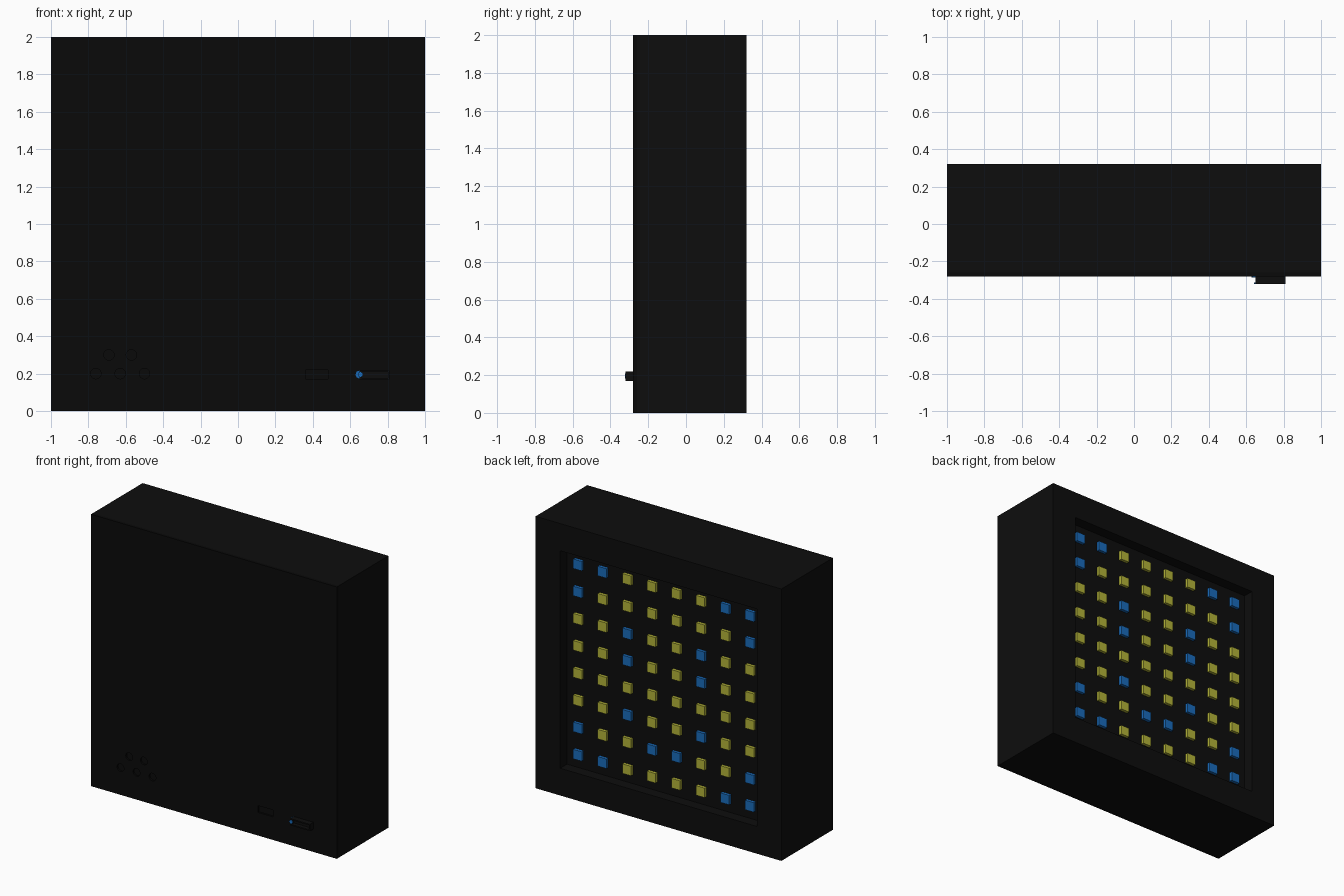
import bpy, bmesh, math
from mathutils import Matrix, Vector

if "Cube" in bpy.data.objects:
    bpy.data.objects.remove(bpy.data.objects["Cube"])


def material(name, rgb):
    m = bpy.data.materials.new(name)
    m.diffuse_color = (*rgb, 1)
    m.use_nodes = True
    m.node_tree.nodes["Principled BSDF"].inputs["Base Color"].default_value = m.diffuse_color
    return m


BLACK = material("case black", (0.004, 0.004, 0.004))
DARK = material("front panel black", (0.003, 0.003, 0.003))
YELLOW = material("light yellow", (0.45, 0.45, 0.04))
BLUE = material("light blue", (0.01, 0.15, 0.5))


def finish(name, bm, mat):
    bmesh.ops.recalc_face_normals(bm, faces=bm.faces)
    me = bpy.data.meshes.new(name)
    bm.to_mesh(me)
    bm.free()
    me.materials.append(mat)
    ob = bpy.data.objects.new(name, me)
    bpy.context.collection.objects.link(ob)
    return ob


def add_box(bm, lo, hi):
    lo, hi = Vector(lo), Vector(hi)
    mat = Matrix.Translation((lo + hi) / 2) @ Matrix.Diagonal((*(hi - lo), 1))
    return bmesh.ops.create_cube(bm, size=1, matrix=mat)["verts"]


def add_disc(bm, x, z, r, y0, y1, sides=24):
    mat = Matrix.Translation((x, (y0 + y1) / 2, z)) @ Matrix.Rotation(math.pi / 2, 4, 'X')
    bmesh.ops.create_cone(bm, cap_ends=True, segments=sides, radius1=r, radius2=r,
                          depth=abs(y1 - y0), matrix=mat)


def recess(bm, axis_y, border, depth):
    """Inset the faces looking along +y or -y and push them inwards."""
    bm.normal_update()
    f = [f for f in bm.faces if f.normal.y * axis_y > 0.9]
    bmesh.ops.inset_region(bm, faces=f, thickness=border, use_even_offset=True)
    ex = bmesh.ops.extrude_face_region(bm, geom=f)
    bmesh.ops.delete(bm, geom=f, context='FACES_ONLY')
    verts = [v for v in ex["geom"] if isinstance(v, bmesh.types.BMVert)]
    bmesh.ops.translate(bm, verts=verts, vec=(0, -axis_y * depth, 0))


# Case with a square window recess in the back
bm = bmesh.new()
add_box(bm, (-1, -0.26, 0), (1, 0.32, 2))
recess(bm, 1, 0.2, 0.08)
finish("case", bm, BLACK)

# Front panel
bm = bmesh.new()
add_box(bm, (-1, -0.28, 0), (1, -0.26, 2))
panel = finish("front_panel", bm, DARK)

# Round holes and a slot cut into the front panel
bm = bmesh.new()
for x, z in ((-0.69, 0.3), (-0.57, 0.3), (-0.76, 0.2), (-0.63, 0.2), (-0.5, 0.2)):
    add_disc(bm, x, z, 0.028, -0.3, -0.268)
add_box(bm, (0.36, -0.3, 0.17), (0.48, -0.268, 0.22))
cutter = finish("hole_cutter", bm, DARK)
cutter.hide_render = True
cutter.hide_set(True)
mod = panel.modifiers.new("holes", 'BOOLEAN')
mod.operation = 'DIFFERENCE'
mod.object = cutter
mod.solver = 'EXACT'

# Socket standing out of the front
bm = bmesh.new()
add_box(bm, (0.65, -0.32, 0.168), (0.81, -0.28, 0.218))
recess(bm, -1, 0.009, 0.03)
finish("socket", bm, BLACK)

# Small status light beside the socket
bm = bmesh.new()
add_disc(bm, 0.65, 0.195, 0.022, -0.286, -0.278, 8)
add_disc(bm, 0.655, 0.195, 0.014, -0.322, -0.314, 8)
finish("status_light", bm, BLUE)

# Grid of lights in the back recess; the pattern is written as seen from behind
PATTERN = ("BBYYYYBB", "BYYYYYYB", "YYBYYBYY", "YYBYYBYY",
           "YYYYYYYY", "YYBYYBYY", "BYYBBYYB", "BBYYYYBB")
for letter, name, mat in (("Y", "yellow_lights", YELLOW), ("B", "blue_lights", BLUE)):
    bm = bmesh.new()
    for r, row in enumerate(PATTERN):
        for c, ch in enumerate(row):
            if ch == letter:
                x, z, h = 0.7 - 0.2 * c, 1.7 - 0.2 * r, 0.035
                add_box(bm, (x - h, 0.238, z - h), (x + h, 0.262, z + h))
    finish(name, bm, mat)
